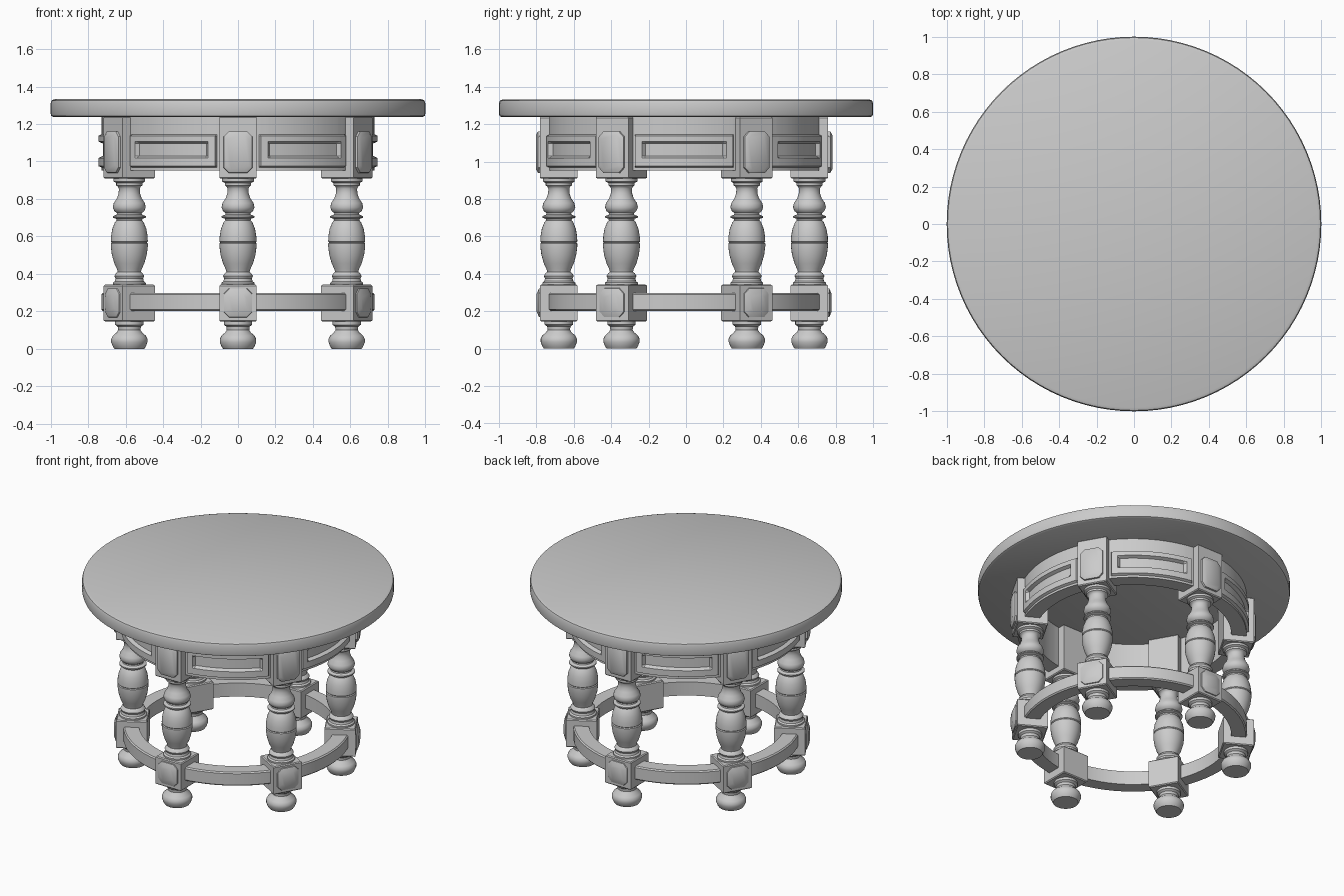
import bpy, bmesh
from math import sin, cos, pi, radians

if "Cube" in bpy.data.objects:
    bpy.data.objects.remove(bpy.data.objects["Cube"])

CY = -0.01      # small offset of the base under the top
LEG_R = 0.67    # radius of the circle the legs stand on


def skin(name, loops, closed=False, angle=35):
    """Join equal-length closed loops of points into a solid, capping open ends."""
    bm = bmesh.new()
    rows = [[bm.verts.new(p) for p in loop] for loop in loops]
    n = len(rows[0])
    pairs = list(zip(rows, rows[1:] + rows[:1])) if closed else list(zip(rows, rows[1:]))
    for a, b in pairs:
        for i in range(n):
            j = (i + 1) % n
            bm.faces.new((a[i], a[j], b[j], b[i]))
    if not closed:
        bm.faces.new(rows[0])
        bm.faces.new(rows[-1])
    bmesh.ops.recalc_face_normals(bm, faces=bm.faces)
    mesh = bpy.data.meshes.new(name)
    bm.to_mesh(mesh)
    bm.free()
    obj = bpy.data.objects.new(name, mesh)
    bpy.context.collection.objects.link(obj)
    bpy.ops.object.select_all(action='DESELECT')
    obj.select_set(True)
    bpy.context.view_layer.objects.active = obj
    bpy.ops.object.shade_smooth_by_angle(angle=radians(angle))
    return obj


def lathe(name, profile, x=0, segs=32):
    return skin(name, [[(x + r * cos(2 * pi * i / segs), r * sin(2 * pi * i / segs), z)
                        for i in range(segs)] for r, z in profile])


def octagon(x, w, h, c, zc):
    """Chamfered rectangle in the plane facing +x."""
    pts = [(w, h - c), (w - c, h), (c - w, h), (-w, h - c),
           (-w, c - h), (c - w, -h), (w - c, -h), (w, c - h)]
    return [(x, y, zc + z) for y, z in pts]


def block(name, z0, z1, half=0.1):
    b = 0.006
    def square(s, z):
        return [(LEG_R + s * i, s * j, z) for i, j in ((-1, -1), (1, -1), (1, 1), (-1, 1))]
    return skin(name, [square(half - b, z0), square(half, z0 + b),
                       square(half, z1 - b), square(half - b, z1)])


def repeat(obj, start):
    """Place an object and five linked copies around the centre."""
    for k in range(6):
        o = obj if k == 0 else obj.copy()
        if k:
            bpy.context.collection.objects.link(o)
        o.location.y = CY
        o.rotation_euler.z = radians(start + 60 * k)


# Round table top with a softened rim
lathe("table_top", [(0.985, 1.237), (0.997, 1.243), (1.0, 1.255), (1.0, 1.312),
                    (0.995, 1.326), (0.98, 1.332)], segs=96)

# Turned leg column
column = [(0.088, 0.335), (0.088, 0.352), (0.078, 0.36), (0.074, 0.375), (0.08, 0.388),
          (0.072, 0.402), (0.062, 0.41), (0.066, 0.425), (0.08, 0.455), (0.093, 0.5),
          (0.099, 0.545), (0.099, 0.562), (0.094, 0.567), (0.099, 0.572), (0.098, 0.6),
          (0.091, 0.64), (0.077, 0.675), (0.068, 0.686), (0.07, 0.694), (0.088, 0.7),
          (0.088, 0.708), (0.068, 0.716), (0.066, 0.724), (0.08, 0.735), (0.088, 0.755),
          (0.083, 0.778), (0.066, 0.803), (0.057, 0.83), (0.056, 0.855), (0.061, 0.866),
          (0.07, 0.872), (0.07, 0.885), (0.085, 0.893), (0.085, 0.915)]
repeat(lathe("leg_column", column, LEG_R), 30)

# Bun foot
foot = [(0.08, 0.0), (0.088, 0.012), (0.097, 0.035), (0.097, 0.052), (0.088, 0.07),
        (0.068, 0.087), (0.06, 0.1), (0.062, 0.118), (0.076, 0.128), (0.076, 0.155)]
repeat(lathe("foot", foot, LEG_R), 30)

# Square blocks of each leg
repeat(block("upper_leg_block", 0.908, 1.24), 30)
repeat(block("lower_leg_block", 0.145, 0.342), 30)

# Raised chamfered plaques on the block faces
repeat(skin("upper_plaque", [octagon(0.76, 0.078, 0.112, 0.028, 1.05),
                             octagon(0.782, 0.076, 0.11, 0.028, 1.05),
                             octagon(0.792, 0.058, 0.092, 0.022, 1.05)]), 30)
repeat(skin("lower_plaque", [octagon(0.76, 0.078, 0.08, 0.028, 0.245),
                             octagon(0.776, 0.074, 0.076, 0.028, 0.245),
                             octagon(0.789, 0.045, 0.047, 0.018, 0.245)]), 30)

# Curved apron panel: nested rectangles step the outer face in and out
depth = [0.728, 0.728, 0.745, 0.745, 0.722, 0.722]
edge = [30, 9.5, 20.7 - 0.2, 17.6, 16.6, 0]
edge = [30, 21.2, 20.6, 17.6, 16.6]
angles = [-a for a in edge] + [-12, -8, -4, 0, 4, 8, 12] + edge[::-1]
angles = sorted(angles + [-26, 26])
heights = [0.952, 0.967, 0.975, 1.018, 1.03, 1.096, 1.106, 1.137, 1.145, 1.24]


def panel_radius(a, row):
    col = sum(abs(a) < e + 0.01 for e in edge) - 1
    return depth[min(col, row, len(heights) - 1 - row)]


panel = []
for a in angles:
    t = radians(a)
    section = [(0.63, 0.952)] + [(panel_radius(a, i), z) for i, z in enumerate(heights)] + [(0.63, 1.24)]
    panel.append([(r * cos(t), r * sin(t), z) for r, z in section])
repeat(skin("apron_panel", panel, angle=25), 0)

# Ring stretcher joining the lower blocks
ring = [(0.63, 0.202), (0.722, 0.202), (0.73, 0.21), (0.73, 0.29), (0.722, 0.298), (0.63, 0.298)]
stretcher = skin("ring_stretcher", [[(r * cos(2 * pi * k / 72), r * sin(2 * pi * k / 72), z)
                                     for r, z in ring] for k in range(72)], closed=True)
stretcher.location.y = CY
